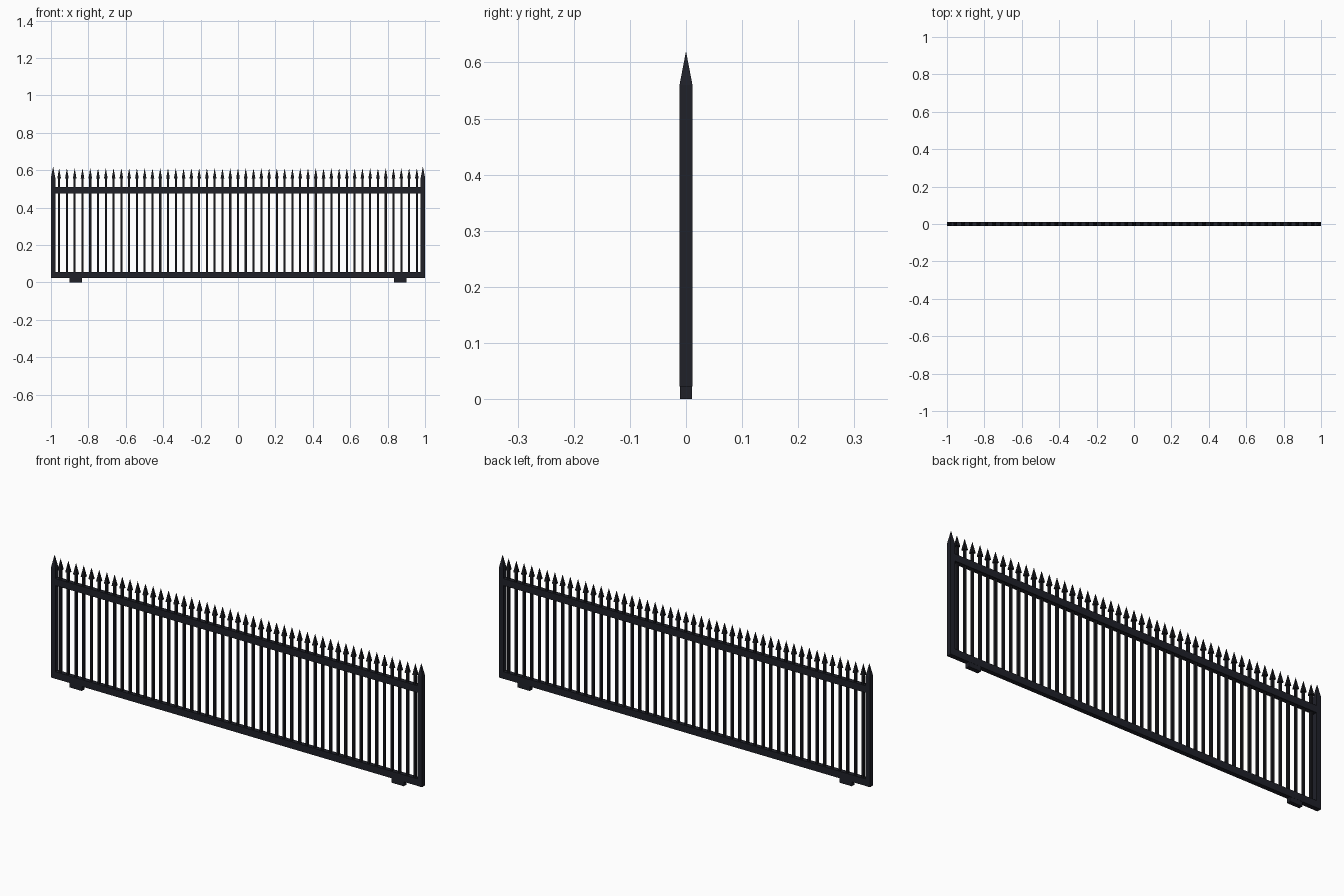
import bpy
import bmesh
from mathutils import Matrix, Vector

cube = bpy.data.objects.get("Cube")
if cube:
    bpy.data.objects.remove(cube, do_unlink=True)

HALF, POST = 1.0, 0.023
RAIL_BOTTOM, POST_TOP = 0.022, 0.56
PICKETS = 47


def material(name, colour):
    mat = bpy.data.materials.new(name)
    mat.use_nodes = True
    mat.diffuse_color = (*colour, 1)
    mat.node_tree.nodes["Principled BSDF"].inputs["Base Color"].default_value = (*colour, 1)
    return mat


frame_paint = material("dark blue black paint", (0.014, 0.015, 0.022))
bar_paint = material("black bar paint", (0.009, 0.009, 0.012))


def add_box(bm, low, high):
    low, high = Vector(low), Vector(high)
    size = high - low
    matrix = Matrix.Translation((low + high) / 2) @ Matrix.Diagonal((*size, 1))
    bmesh.ops.create_cube(bm, size=1, matrix=matrix)


def add_spike(bm, x, width, base, tip):
    """Four-sided point with a closed base."""
    h = width / 2
    ring = [bm.verts.new((x + sx * h, sy * h, base))
            for sx, sy in ((-1, -1), (1, -1), (1, 1), (-1, 1))]
    apex = bm.verts.new((x, 0, tip))
    bm.faces.new(ring[::-1])
    for i in range(4):
        bm.faces.new((ring[i], ring[(i + 1) % 4], apex))


def finish(bm, name, mat):
    mesh = bpy.data.meshes.new(name)
    bm.to_mesh(mesh)
    bm.free()
    mesh.materials.append(mat)
    obj = bpy.data.objects.new(name, mesh)
    bpy.context.collection.objects.link(obj)


# End posts with pyramid caps, and the feet beneath the bottom rail
for side, label in ((1, "left"), (-1, "right")):
    x = side * (HALF - POST / 2)
    bm = bmesh.new()
    add_box(bm, (x - POST / 2, -POST / 2, RAIL_BOTTOM), (x + POST / 2, POST / 2, POST_TOP))
    add_spike(bm, x, POST, POST_TOP, 0.62)
    finish(bm, label + "_post", frame_paint)

    bm = bmesh.new()
    x = side * 0.868
    add_box(bm, (x - 0.033, -0.0103, 0), (x + 0.033, 0.0103, RAIL_BOTTOM))
    finish(bm, label + "_foot", frame_paint)

# Horizontal rails between the posts
inner = HALF - POST
for name, low, high in (("bottom_rail", RAIL_BOTTOM, 0.056), ("top_rail", 0.476, 0.51)):
    bm = bmesh.new()
    add_box(bm, (-inner, -0.011, low), (inner, 0.011, high))
    finish(bm, name, frame_paint)

# Evenly spaced pickets with spear heads
bars, heads = bmesh.new(), bmesh.new()
step = 2 * inner / PICKETS
for i in range(PICKETS):
    x = -inner + step * (i + 0.5)
    add_box(bars, (x - 0.0055, -0.0055, 0.05), (x + 0.0055, 0.0055, 0.56))
    add_spike(heads, x, 0.02, 0.555, 0.61)
finish(bars, "pickets", bar_paint)
finish(heads, "spear_heads", bar_paint)
